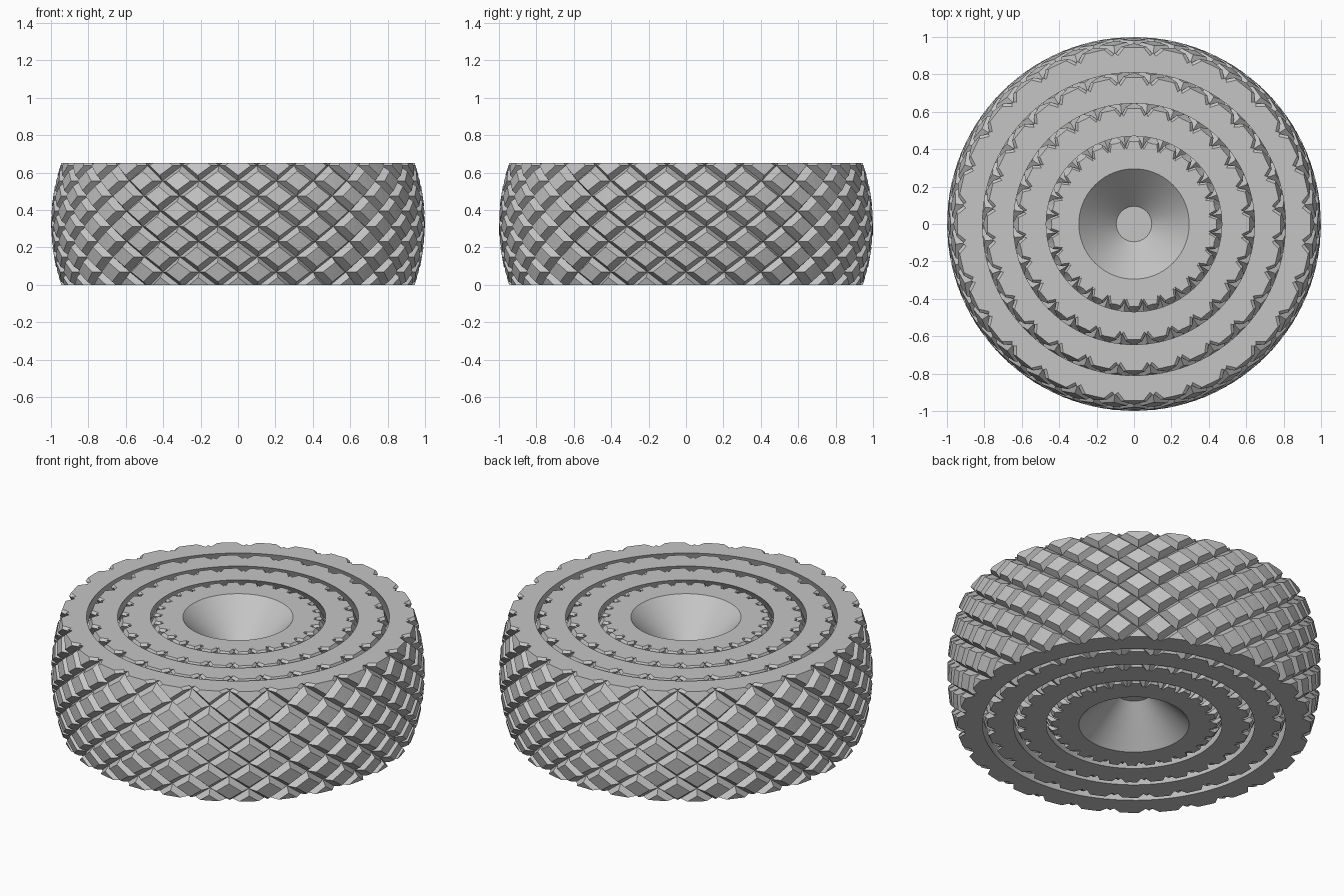
import bpy, bmesh, math

if "Cube" in bpy.data.objects:
    bpy.data.objects.remove(bpy.data.objects["Cube"])

H = 0.65            # height of every ring
MID = H / 2         # all spherical surfaces share this centre height
N = 28              # knurl diamonds around each ring
P = 2 * math.pi / N # diamond width in radians
DH = 0.1625         # diamond height
Z0 = 0.312          # height of a diamond centre at the front
DEPTH = 0.04        # groove depth
TOP = 0.64          # size of the raised diamond relative to its cell
SEG = 96            # sides of the smooth surfaces

gray = bpy.data.materials.new("light_gray")
gray.diffuse_color = (0.56, 0.56, 0.56, 1)
gray.use_nodes = True
gray.node_tree.nodes["Principled BSDF"].inputs["Base Color"].default_value = gray.diffuse_color


def sphere_r(R, z):
    return math.sqrt(max(R * R - (z - MID) ** 2, 0.0))


def knurl(bm, R):
    """Spherical band of raised diamonds separated by crossing helical grooves."""
    def vert(a, z, drop):
        r = sphere_r(R, z) - drop
        return bm.verts.new((r * math.cos(a), r * math.sin(a), z))

    dirs = [(P / 2, 0), (0, DH / 2), (-P / 2, 0), (0, -DH / 2)]
    for j in range(-5, 6):
        z = Z0 + j * DH / 2
        for i in range(N):
            a = (i + (j % 2) / 2) * P - math.pi / 2
            low = [vert(a + da, z + dz, DEPTH) for da, dz in dirs]
            up = [vert(a + da * TOP, z + dz * TOP, 0) for da, dz in dirs]
            bm.faces.new((up[0], up[1], up[3]))
            bm.faces.new((up[1], up[2], up[3]))
            for k in range(4):
                m = (k + 1) % 4
                bm.faces.new((low[k], low[m], up[m], up[k]))
    bmesh.ops.remove_doubles(bm, verts=bm.verts[:], dist=1e-5)
    # Slice the band flat at the bottom and the top
    for z, s in ((0, -1), (H, 1)):
        bmesh.ops.bisect_plane(bm, geom=bm.verts[:] + bm.edges[:] + bm.faces[:],
                               dist=1e-5, plane_co=(0, 0, z), plane_no=(0, 0, s),
                               clear_outer=True)


def lathe(bm, profile):
    """Smooth surface of revolution; returns its rings of vertices."""
    rings = [[bm.verts.new((r * math.cos(2 * math.pi * k / SEG),
                            r * math.sin(2 * math.pi * k / SEG), z))
              for k in range(SEG)] for r, z in profile]
    for a, b in zip(rings, rings[1:]):
        for k in range(SEG):
            m = (k + 1) % SEG
            bm.faces.new((a[k], a[m], b[m], b[k])).smooth = True
    return rings


def finish(bm, name):
    # Flat end faces between the knurled outline and the inner edge
    for z, s in ((0, -1), (H, 1)):
        rim = [e for e in bm.edges if e.is_boundary
               and all(abs(v.co.z - z) < 1e-4 for v in e.verts)]
        bmesh.ops.triangle_fill(bm, edges=rim, use_beauty=True, normal=(0, 0, s))
        for e in rim:
            e.smooth = False
    bmesh.ops.recalc_face_normals(bm, faces=bm.faces[:])
    me = bpy.data.meshes.new(name)
    bm.to_mesh(me)
    bm.free()
    me.materials.append(gray)
    bpy.context.collection.objects.link(bpy.data.objects.new(name, me))


# Nested rings: knurled outside, smooth spherical socket inside
for name, outer, inner in (("outer_ring", 1.0, 0.873),
                           ("middle_ring", 0.85, 0.722),
                           ("inner_ring", 0.70, 0.571)):
    bm = bmesh.new()
    knurl(bm, outer)
    lathe(bm, [(sphere_r(inner, H * k / 12), H * k / 12) for k in range(13)])
    finish(bm, name)

# Core with a conical recess and small flat floor on each end
bm = bmesh.new()
knurl(bm, 0.55)
for z_rim, z_floor in ((0, 0.2), (H, H - 0.2)):
    rings = lathe(bm, [(0.295, z_rim), (0.095, z_floor)])
    floor = bm.faces.new(rings[1])
    for e in floor.edges:
        e.smooth = False
finish(bm, "core")
